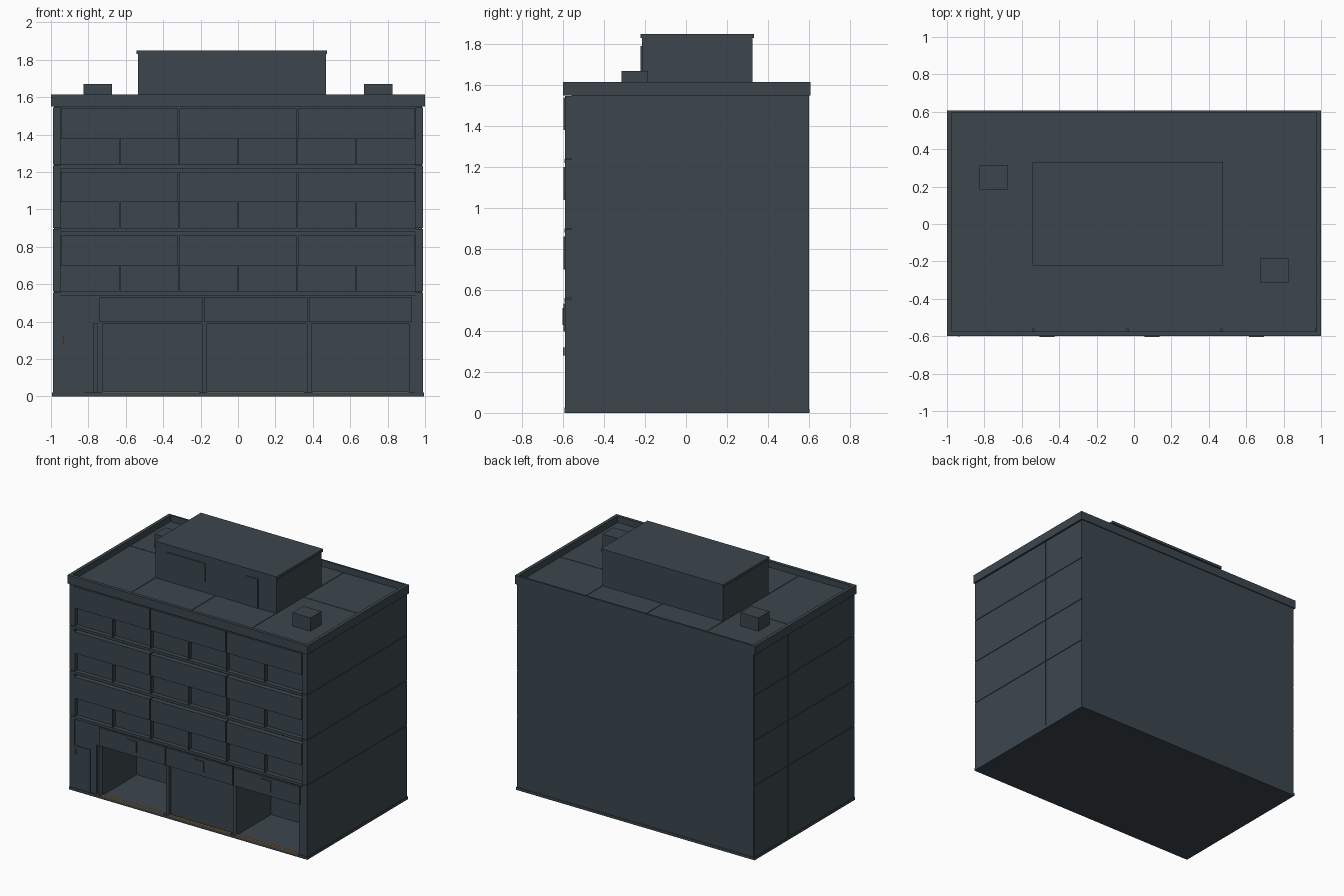
import bpy

old = bpy.data.objects.get("Cube")
if old:
    bpy.data.objects.remove(old, do_unlink=True)


def material(name, red, green, blue):
    mat = bpy.data.materials.new(name)
    mat.use_nodes = True
    mat.diffuse_color = (red, green, blue, 1)
    shader = mat.node_tree.nodes["Principled BSDF"]
    shader.inputs["Base Color"].default_value = mat.diffuse_color
    return mat


slate = material("dark slate", 0.045, 0.062, 0.076)
brass = material("brass brown", 0.28, 0.15, 0.055)


def box(name, left, right, front, back, bottom, top, mat=slate):
    """Add a block between opposite limits on each axis."""
    bpy.ops.mesh.primitive_cube_add(size=1)
    block = bpy.context.object
    block.name = name
    block.location = ((left + right) / 2, (front + back) / 2, (bottom + top) / 2)
    block.scale = (right - left, back - front, top - bottom)
    block.data.materials.append(mat)
    return block


def mirrored(name, inner, outer, front, back, bottom, top):
    """Add the same block on the left and the right."""
    box("left_" + name, inner, outer, front, back, bottom, top)
    box("right_" + name, -outer, -inner, front, back, bottom, top)


def pairs(values):
    return list(zip(values, values[1:]))


# Shared planes and thicknesses
lip = 0.02
joint = 0.004
thin = 0.007
side = 0.99
core_side = side - thin
pilaster = 0.95
rear = 0.6
wall = -0.59
proud = wall - thin
recess = wall + thin
glass = -0.56
shop_back = -0.17
shop_head = 0.39
first_floor = 0.54
storey = 0.34
roof = 1.57
eaves = 1.55
rim = 1.615

# Main mass
box("plinth", -side - joint, side + joint, wall - joint, rear + joint, 0, lip)
box("ground_floor_rear", -core_side, core_side, shop_back, rear, lip, shop_head)
box("upper_core", -core_side, core_side, glass, rear, shop_head, roof - joint)

# Ground floor: entrance, open shop bays and a shuttered middle bay
bay = 0.56
shop_left = -0.745
shop_right = shop_left + 3 * bay
pier = lip + thin
entrance_right = shop_left - pier
box("entrance_block", -core_side, entrance_right, recess, shop_back, lip, first_floor)
box("entrance_frame", entrance_right, shop_left, recess + lip, shop_back, lip, first_floor)
box("right_shop_wall", shop_right, core_side, recess, shop_back, lip, shop_head)
box("shop_lintel", entrance_right, pilaster, recess, glass, shop_head, first_floor)
box("middle_shutter", shop_left + bay, shop_left + 2 * bay,
    recess + lip, shop_back, lip, shop_head)

for index in range(3):
    start = shop_left + index * bay
    end = start + bay
    middle = (start + end) / 2
    box("shop_sign", start + joint, end - joint, proud, glass, shop_head + thin, first_floor - thin)
    box("sign_plate", middle - 2 * lip, middle + 2 * lip, proud - thin, proud,
        shop_head + 2 * lip, first_floor - pier)
    box("shop_pier", start - thin, start + lip, recess, shop_back, lip, shop_head)
    box("shop_sill", start + lip, end - lip, wall - joint, recess + thin, lip, lip + thin, brass)
box("shop_end_pier", shop_right - lip, shop_right, recess, shop_back, lip, shop_head)

# Entrance door with its handle
door_left = -0.96
door_right = -0.82
handle = door_left + lip
handle_height = 0.3
box("entrance_door", door_left, door_right, recess - thin, recess, lip, storey)
box("door_handle", handle, handle + thin, proud - joint, recess - thin,
    handle_height - lip, handle_height + lip, brass)

# Side walls: one layer of panels per storey with narrow joints
floors = [first_floor + lip + storey * level for level in range(3)]
side_split = 0.2
for bottom, top in pairs([lip, *floors, eaves]):
    mirrored("corner_pilaster", pilaster, side, wall, glass, bottom, top - joint)
    for front, back in pairs([wall, side_split, rear]):
        mirrored("side_panel", core_side, side, front, back - joint, bottom, top - joint)

# Front storeys: ledge, recessed windows with mullions, raised panels above
window_height = 0.14
panel_width = 2 * pilaster / 3
for sill in floors:
    head = sill + window_height
    top = min(sill + storey - 2 * lip, eaves)
    box("floor_ledge", -pilaster, pilaster, wall - joint, glass, sill - lip, sill)
    for index in range(7):
        centre = -pilaster + index * panel_width / 2
        box("window_mullion", centre - joint, centre + joint, wall, glass, sill, head)
    for index in range(3):
        start = -pilaster + index * panel_width
        box("front_panel", start + joint, start + panel_width - joint, proud, glass, head, top)

# Roof slabs with joints, inside a parapet ring
house_left, house_right = -0.535, 0.47
house_front, house_back = -0.215, 0.325
house_middle = (house_left + house_right) / 2
inside = 0.975
roof_front, roof_back = -0.575, rear - thin
for left, right in pairs([-inside, house_left, house_middle, house_right, inside]):
    for front, back in pairs([roof_front, house_front + house_back, roof_back]):
        box("roof_slab", left, right - joint, front, back - joint, roof - thin, roof)
parapet_front, parapet_back = -rear, rear + thin
mirrored("parapet", inside, 1, parapet_front, parapet_back, eaves, rim)
box("front_parapet", -inside, inside, parapet_front, roof_front, eaves, rim)
box("back_parapet", -inside, inside, roof_back, parapet_back, eaves, rim)

# Penthouse with an overhanging cap, a window and a door
house_top = 1.83
window_left, window_right = -0.44, -0.12
opening_left, opening_right = 0.22, 0.32
opening_top = house_top - 2 * lip
box("penthouse", house_left, house_right, house_front, house_back, roof - thin, house_top)
box("penthouse_cap", house_left - thin, house_right + thin,
    house_front - thin, house_back + thin, house_top, house_top + lip)
box("penthouse_door", opening_left, opening_right,
    house_front - thin, house_front, roof, opening_top)
box("penthouse_window", window_left, window_right,
    house_front - thin, house_front, opening_top - window_height, opening_top)

# Roof vents at opposite corners
vent_offset = 0.75
vent_depth = 0.25
vent_half_width = 0.075
vent_half_depth = 0.065
for sign in (-1, 1):
    across, along = sign * vent_offset, -sign * vent_depth
    box("roof_vent", across - vent_half_width, across + vent_half_width,
        along - vent_half_depth, along + vent_half_depth, roof - thin, roof + 0.1)
